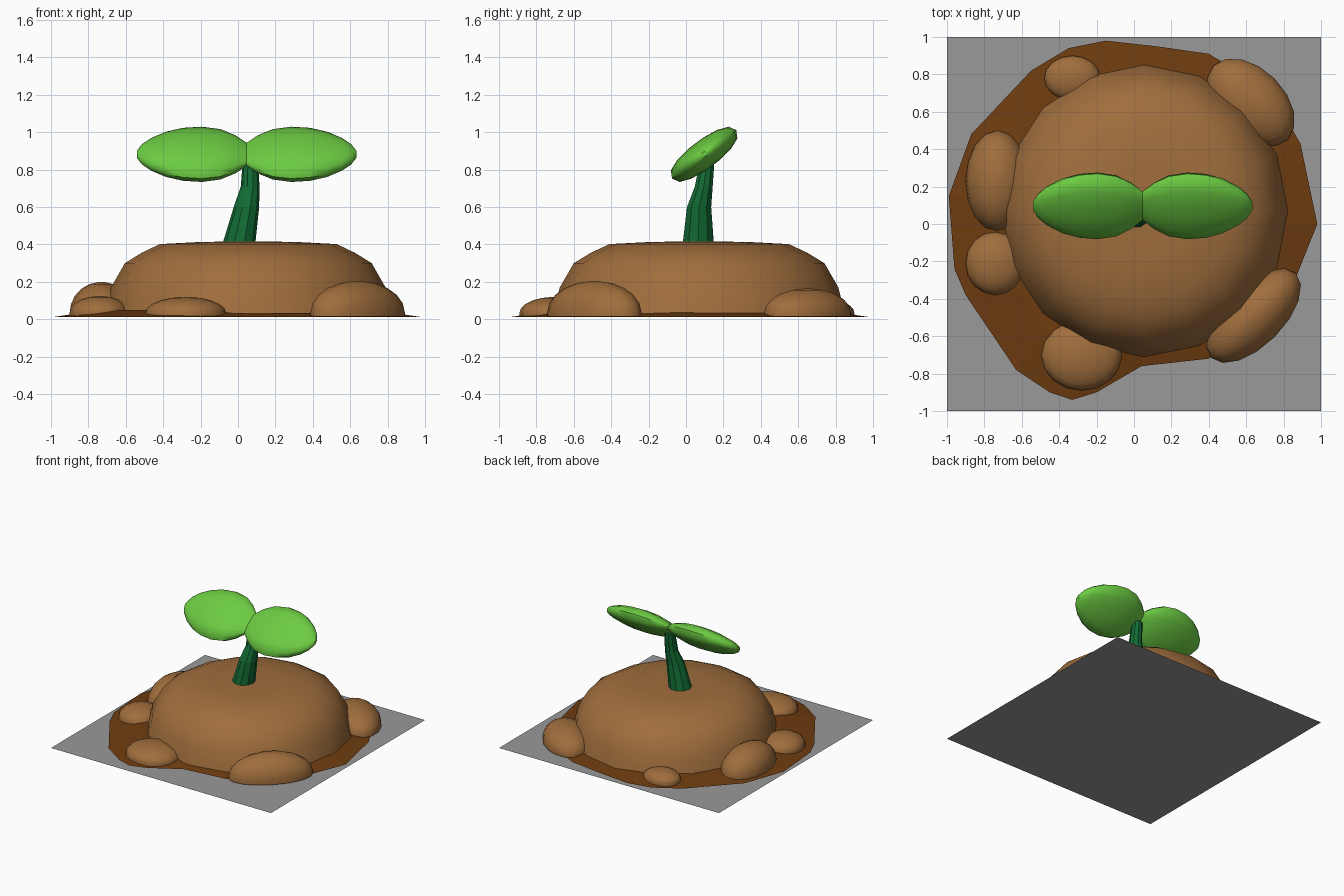
import bpy
from math import sin, cos, pi, radians, copysign
from mathutils import Matrix, Vector

cube = bpy.data.objects.get("Cube")
if cube:
    bpy.data.objects.remove(cube, do_unlink=True)


def material(name, rgb):
    m = bpy.data.materials.new(name)
    m.use_nodes = True
    m.diffuse_color = (*rgb, 1)
    m.node_tree.nodes["Principled BSDF"].inputs["Base Color"].default_value = (*rgb, 1)
    return m


GREY = material("grey ground", (0.32, 0.32, 0.32))
DARK = material("dark soil", (0.155, 0.045, 0.005))
SOIL = material("brown soil", (0.35, 0.155, 0.046))
STEM = material("stem green", (0.006, 0.15, 0.035))
LEAF = material("leaf green", (0.15, 0.6, 0.055))


def loft(name, rings, mat, smooth=None):
    """Join equal-length rings of points with quads and cap both ends."""
    n = len(rings[0])
    verts = [p for ring in rings for p in ring]
    faces = [(k * n + i, k * n + (i + 1) % n, (k + 1) * n + (i + 1) % n, (k + 1) * n + i)
             for k in range(len(rings) - 1) for i in range(n)]
    faces.append(tuple(reversed(range(n))))
    faces.append(tuple(range(len(verts) - n, len(verts))))
    me = bpy.data.meshes.new(name)
    me.from_pydata(verts, [], faces)
    me.materials.append(mat)
    ob = bpy.data.objects.new(name, me)
    bpy.context.collection.objects.link(ob)
    if smooth:
        bpy.ops.object.select_all(action="DESELECT")
        ob.select_set(True)
        bpy.context.view_layer.objects.active = ob
        bpy.ops.object.shade_smooth_by_angle(angle=radians(smooth))
    return ob


def oval(x, y, z, rx, ry, n, turn=0):
    rot = Matrix.Rotation(radians(turn), 3, "Z")
    return [Vector((x, y, z)) + rot @ Vector((rx * cos(2 * pi * i / n), ry * sin(2 * pi * i / n), 0))
            for i in range(n)]


# Flat ground tile
bpy.ops.mesh.primitive_plane_add(size=2)
ground = bpy.context.object
ground.name = "ground_tile"
ground.data.materials.append(GREY)

# Uneven patch of dark soil, rising slightly towards the mound
outline = [(0.98, 0), (0.89, 0.43), (0.82, 0.55), (0.55, 0.82), (0.4, 0.91), (0.12, 0.95),
           (-0.15, 0.98), (-0.35, 0.94), (-0.55, 0.82), (-0.87, 0.48), (-0.99, 0.15),
           (-0.96, -0.24), (-0.9, -0.38), (-0.63, -0.78), (-0.45, -0.9), (-0.33, -0.94),
           (-0.2, -0.9), (0.04, -0.76), (0.4, -0.72), (0.62, -0.6), (0.84, -0.35)]
edge = [Vector((x, y, 0.012)) for x, y in outline]
inner = [Vector((x * 0.74, y * 0.74, 0.05)) for x, y in outline]
loft("soil_patch", [edge, inner], DARK)

# Main mound
profile = [(0.78, 0.03), (0.745, 0.17), (0.67, 0.3), (0.58, 0.355), (0.48, 0.402), (0.25, 0.414), (0.03, 0.416)]
loft("soil_mound", [oval(0.055, 0.07, z, r * 0.985, r, 16) for r, z in profile], SOIL, 60)

# Clods around the mound: x, y, radii, height, turn
clods = {
    "back_left": (0.625, 0.65, 0.28, 0.18, 0.165, -45),
    "front_left": (0.64, -0.49, 0.32, 0.16, 0.205, 45),
    "front": (-0.28, -0.7, 0.215, 0.19, 0.12, 0),
    "right_small": (-0.74, -0.21, 0.16, 0.17, 0.125, 0),
    "right_large": (-0.73, 0.23, 0.17, 0.27, 0.2, 0),
    "back": (-0.33, 0.78, 0.15, 0.12, 0.1, 0),
}
for name, (x, y, rx, ry, h, turn) in clods.items():
    rings = [oval(x, y, 0.015, rx, ry, 16, turn)]
    for k in range(6):
        a = k * pi / 2 / 5.3
        rings.append(oval(x, y, 0.035 + (h - 0.035) * sin(a), rx * cos(a), ry * cos(a), 16, turn))
    loft(name + "_clod", rings, SOIL, 60)

# Bent stem
bends = [(0, 0.065, 0.38, 0.09), (0.045, 0.07, 0.6, 0.068), (0.065, 0.095, 0.71, 0.05), (0.066, 0.115, 0.86, 0.04)]
loft("stem", [oval(x, y, z, r, r, 10) for x, y, z, r in bends], STEM)

# Pair of thick leaves meeting over the stem: offset, half width, half thickness
sections = [(0, 0.095, 0.025), (0.06, 0.15, 0.05), (0.14, 0.197, 0.068), (0.24, 0.215, 0.076),
            (0.34, 0.205, 0.074), (0.43, 0.175, 0.064), (0.51, 0.125, 0.048),
            (0.56, 0.075, 0.032), (0.587, 0.025, 0.012)]
tilt = Matrix.Rotation(radians(37), 3, "X")


def leaf_ring(side, offset, w, t, n=14):
    pts = []
    for i in range(n):
        a = side * 2 * pi * i / n
        c, s = cos(a), sin(a)
        p = Vector((0, w * c, t * copysign(abs(s) ** 0.8, s)))
        pts.append(Vector((0.046 + side * offset, 0.097, 0.882)) + tilt @ p)
    return pts


for name, side in (("left_leaf", 1), ("right_leaf", -1)):
    loft(name, [leaf_ring(side, *s) for s in sections], LEAF, 50)
